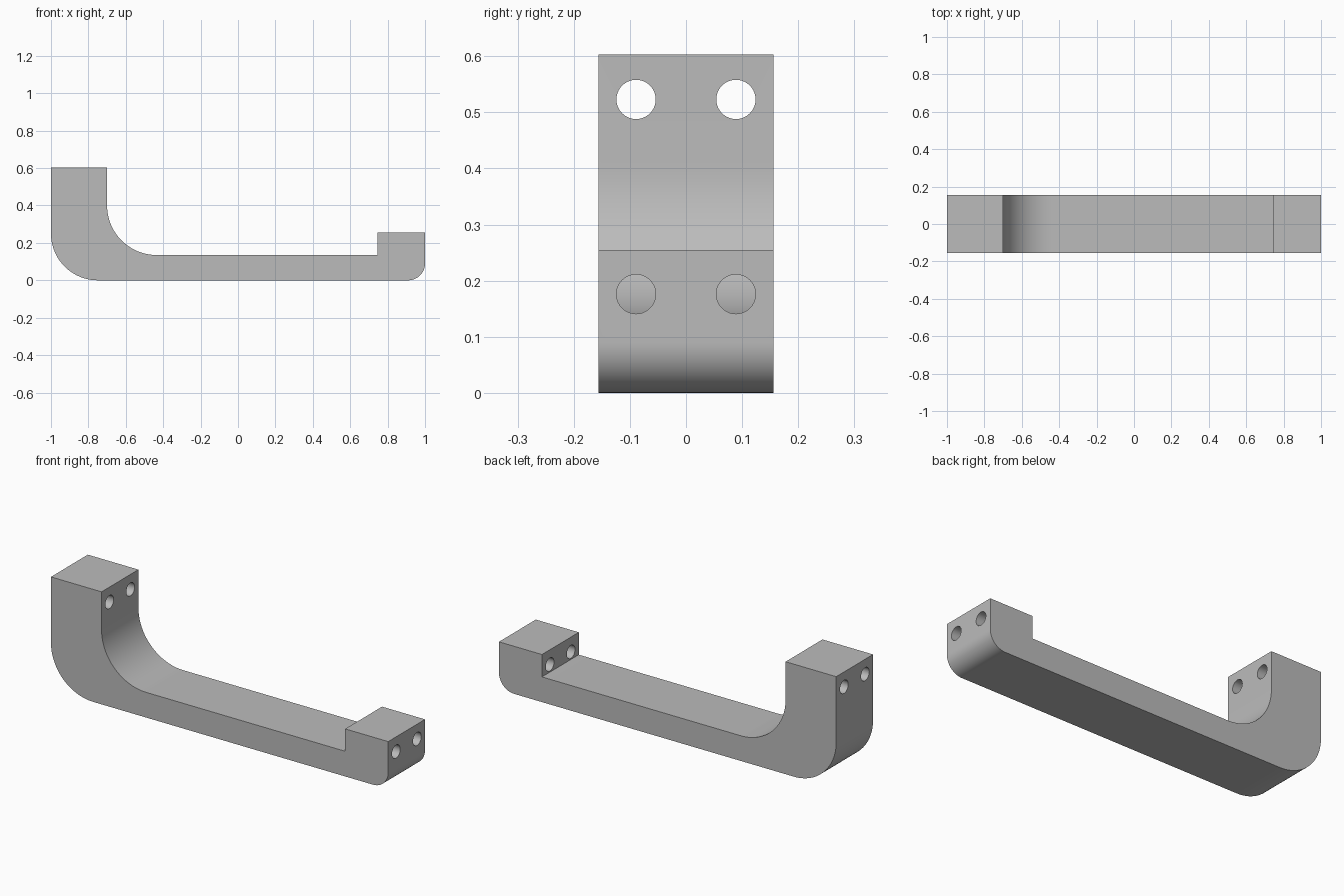
import bpy, bmesh
from math import sin, cos, pi, radians
from mathutils import Matrix

default = bpy.data.objects.get("Cube")
if default:
    bpy.data.objects.remove(default, do_unlink=True)

HALF_WIDTH = 0.156
HOLE_RADIUS, HOLE_Y = 0.035, 0.089

grey = bpy.data.materials.new("plain grey")
grey.use_nodes = True
colour = (0.5, 0.5, 0.5, 1)
grey.diffuse_color = colour
grey.node_tree.nodes["Principled BSDF"].inputs["Base Color"].default_value = colour


def arc(cx, cz, r, start, end, steps=20):
    """Points on a circular arc in the side profile, angles in degrees."""
    angles = [radians(start + (end - start) * i / steps) for i in range(steps + 1)]
    return [(cx + r * cos(a), cz + r * sin(a)) for a in angles]


def new_object(name, bm):
    bmesh.ops.recalc_face_normals(bm, faces=bm.faces)
    mesh = bpy.data.meshes.new(name)
    bm.to_mesh(mesh)
    bm.free()
    mesh.materials.append(grey)
    obj = bpy.data.objects.new(name, mesh)
    bpy.context.collection.objects.link(obj)
    return obj


# Handle body: rounded side profile extruded across its width
profile = [(-1, 0.603)]
profile += arc(-0.75, 0.25, 0.25, 180, 270)
profile += arc(0.91, 0.09, 0.09, 270, 360)
profile += [(1, 0.255), (0.745, 0.255), (0.745, 0.135)]
profile += arc(-0.435, 0.4, 0.265, 270, 180)
profile += [(-0.7, 0.603)]

bm = bmesh.new()
side = bm.faces.new([bm.verts.new((x, -HALF_WIDTH, z)) for x, z in profile])
extruded = bmesh.ops.extrude_face_region(bm, geom=[side], use_keep_orig=True)
moved = [v for v in extruded["geom"] if isinstance(v, bmesh.types.BMVert)]
bmesh.ops.translate(bm, verts=moved, vec=(0, 2 * HALF_WIDTH, 0))
body = new_object("handle_body", bm)

# Screw holes: a pair through the tall end and a pair through the short end
bm = bmesh.new()
for x, z in ((-0.85, 0.523), (0.88, 0.176)):
    for y in (-HOLE_Y, HOLE_Y):
        placement = Matrix.Translation((x, y, z)) @ Matrix.Rotation(pi / 2, 4, "Y")
        bmesh.ops.create_cone(bm, cap_ends=True, segments=40, depth=0.4,
                              radius1=HOLE_RADIUS, radius2=HOLE_RADIUS,
                              matrix=placement)
cutter = new_object("screw_hole_cutter", bm)

bpy.ops.object.select_all(action="DESELECT")
body.select_set(True)
bpy.context.view_layer.objects.active = body
drill = body.modifiers.new("screw_holes", "BOOLEAN")
drill.object = cutter
drill.operation = "DIFFERENCE"
drill.solver = "EXACT"
bpy.ops.object.modifier_apply(modifier=drill.name)
bpy.data.objects.remove(cutter, do_unlink=True)
bpy.ops.object.shade_smooth_by_angle(angle=radians(30))
